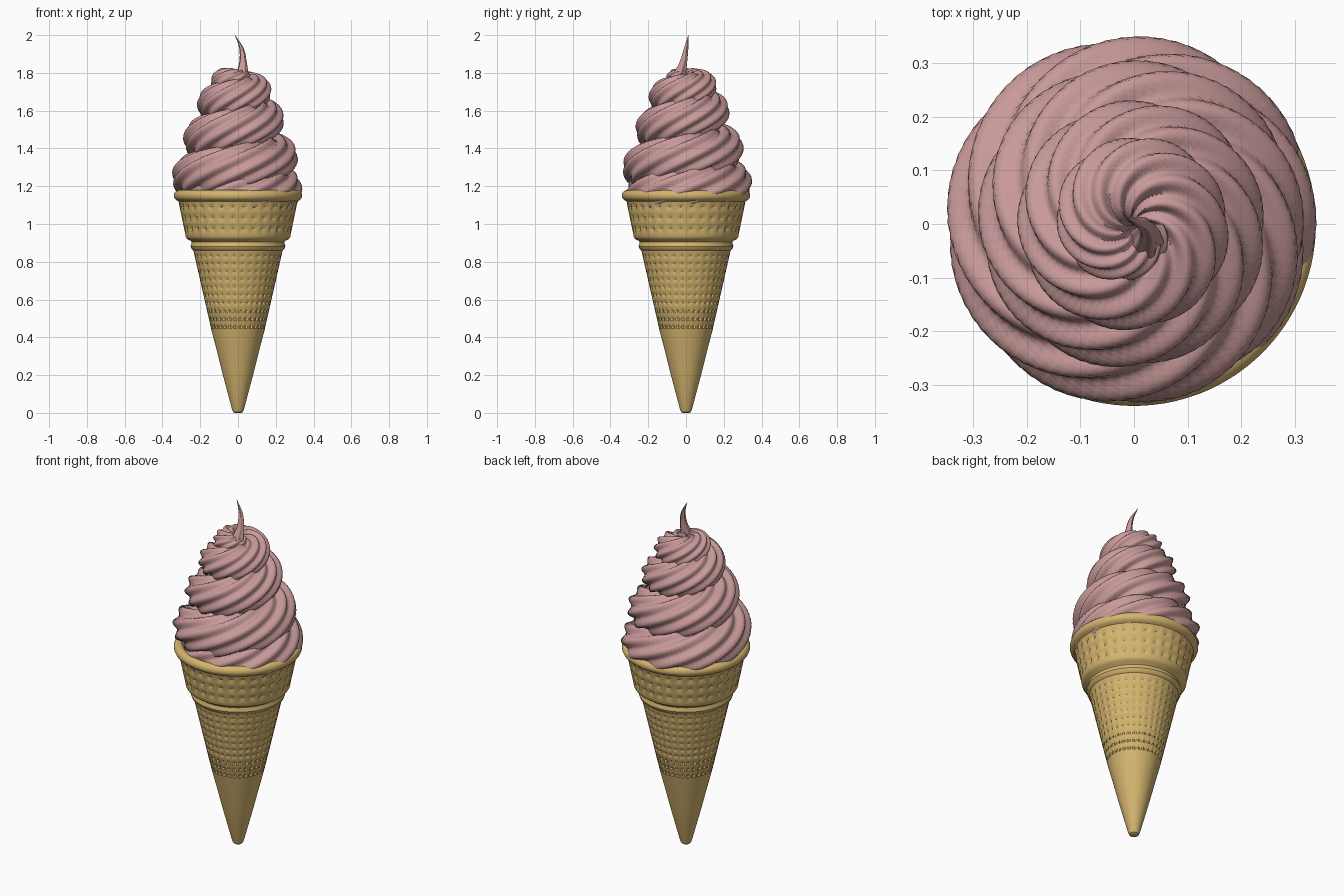
import bpy
from math import sin, cos, pi
from mathutils import Vector

if "Cube" in bpy.data.objects:
    bpy.data.objects.remove(bpy.data.objects["Cube"])


def material(name, rgb):
    m = bpy.data.materials.new(name)
    m.diffuse_color = (*rgb, 1)
    m.use_nodes = True
    m.node_tree.nodes["Principled BSDF"].inputs["Base Color"].default_value = m.diffuse_color
    return m


def loft(name, rings, mat, angle):
    """Skin closed rings of equal size, capping both ends."""
    n = len(rings[0])
    verts = [p for ring in rings for p in ring]
    faces = [(i * n + j, i * n + (j + 1) % n, (i + 1) * n + (j + 1) % n, (i + 1) * n + j)
             for i in range(len(rings) - 1) for j in range(n)]
    faces.append(tuple(reversed(range(n))))
    faces.append(tuple(range(len(verts) - n, len(verts))))
    me = bpy.data.meshes.new(name)
    me.from_pydata(verts, [], faces)
    me.materials.append(mat)
    ob = bpy.data.objects.new(name, me)
    bpy.context.collection.objects.link(ob)
    bpy.ops.object.select_all(action='DESELECT')
    ob.select_set(True)
    bpy.context.view_layer.objects.active = ob
    bpy.ops.object.shade_smooth_by_angle(angle=angle)
    return ob


def spline(ctrl, u):
    """Catmull-Rom through control tuples, u in 0..len-1."""
    i = min(int(u), len(ctrl) - 2)
    f = u - i
    p = [ctrl[max(0, min(len(ctrl) - 1, k))] for k in range(i - 1, i + 3)]
    return [0.5 * (2 * b + (c - a) * f + (2 * a - 5 * b + 4 * c - d) * f ** 2
                   + (3 * b - a - 3 * c + d) * f ** 3) for a, b, c, d in zip(*p)]


wafer = material("wafer", (0.66, 0.46, 0.16))
cream = material("cream", (0.58, 0.32, 0.32))

# Wafer cone: revolved profile with inverted-pyramid waffle pits
COLS = 32
STEPS = ((0.0, 0), (0.16, 0), (0.5, 1), (0.84, 0))   # position in cell, pit weight


def band(z0, z1, r0, r1, rows, depth):
    out = []
    for k in range(rows):
        for s, w in STEPS:
            f = (k + s) / rows
            out.append((r0 + (r1 - r0) * f, z0 + (z1 - z0) * f, w * depth))
    return out + [(r1, z1, 0)]


profile = [(r, z, 0) for r, z in
           ((0.018, 0), (0.026, 0.005), (0.032, 0.02), (0.085, 0.22), (0.115, 0.34))]
profile += band(0.44, 0.85, 0.141, 0.234, 10, 0.011)
profile += [(r, z, 0) for r, z in
            ((0.236, 0.86), (0.246, 0.868), (0.251, 0.882), (0.247, 0.896), (0.245, 0.905),
             (0.252, 0.912), (0.27, 0.921), (0.277, 0.932))]
profile += band(0.945, 1.12, 0.279, 0.315, 3, 0.016)
profile += [(0.313 + 0.027 * cos(a), 1.151 + 0.028 * sin(a), 0)
            for a in [(-60 + 24 * i) * pi / 180 for i in range(11)]]
profile += [(r, z, 0) for r, z in ((0.28, 1.12), (0.25, 0.95), (0.21, 0.86), (0.11, 0.44), (0.01, 0.05))]
rings = []
for r, z, d in profile:
    ring = []
    for c in range(COLS):
        for s, w in STEPS:
            a = 2 * pi * (c + s) / COLS
            rr = r - d * w
            ring.append((rr * cos(a), rr * sin(a), z))
    rings.append(ring)
loft("wafer_cone", rings, wafer, 0.6)

# Soft swirl: twisted ribbed rope wound upward; (coil radius, height, rope radius) per half turn
coil = [(0.16, 1.08, 0.10), (0.185, 1.13, 0.11), (0.215, 1.185, 0.122), (0.225, 1.25, 0.124),
        (0.195, 1.355, 0.12), (0.17, 1.45, 0.118), (0.135, 1.555, 0.108), (0.115, 1.635, 0.10),
        (0.085, 1.705, 0.09), (0.07, 1.752, 0.073), (0.03, 1.775, 0.035)]
RIBS, SIDES, N = 8, 72, 420
rings = []
for i in range(N + 1):
    u = (len(coil) - 1) * i / N
    R, z, a = spline(coil, u)
    th = pi * (u - 2)
    ring = []
    for j in range(SIDES):
        ph = -2 * pi * j / SIDES
        k = a * (0.91 + 0.11 * (2 * abs(cos(RIBS / 2 * (ph - 1.1 * th))) ** 1.6 - 0.9))
        rad = R + k * cos(ph)
        ring.append((rad * cos(th), rad * sin(th), z + k * sin(ph)))
    rings.append(ring)
loft("soft_swirl", rings, cream, 1.0)

# Curled peak: tapered ribbed spike
path = [(0.02, -0.05, 1.73, 0.042), (0.022, -0.032, 1.80, 0.032), (0.026, -0.014, 1.86, 0.020),
        (0.018, 0.0, 1.93, 0.012), (-0.016, 0.012, 2.0, 0.0008)]
rings = []
for i in range(33):
    x, y, z, a = spline(path, 4 * i / 32)
    rings.append([(x + k * cos(p), y + k * sin(p), z)
                  for p, k in ((2 * pi * j / 30, a * (0.9 + 0.13 * cos(5 * 2 * pi * j / 30 - 0.05 * i)))
                               for j in range(30))])
loft("curled_peak", rings, cream, 1.0)
